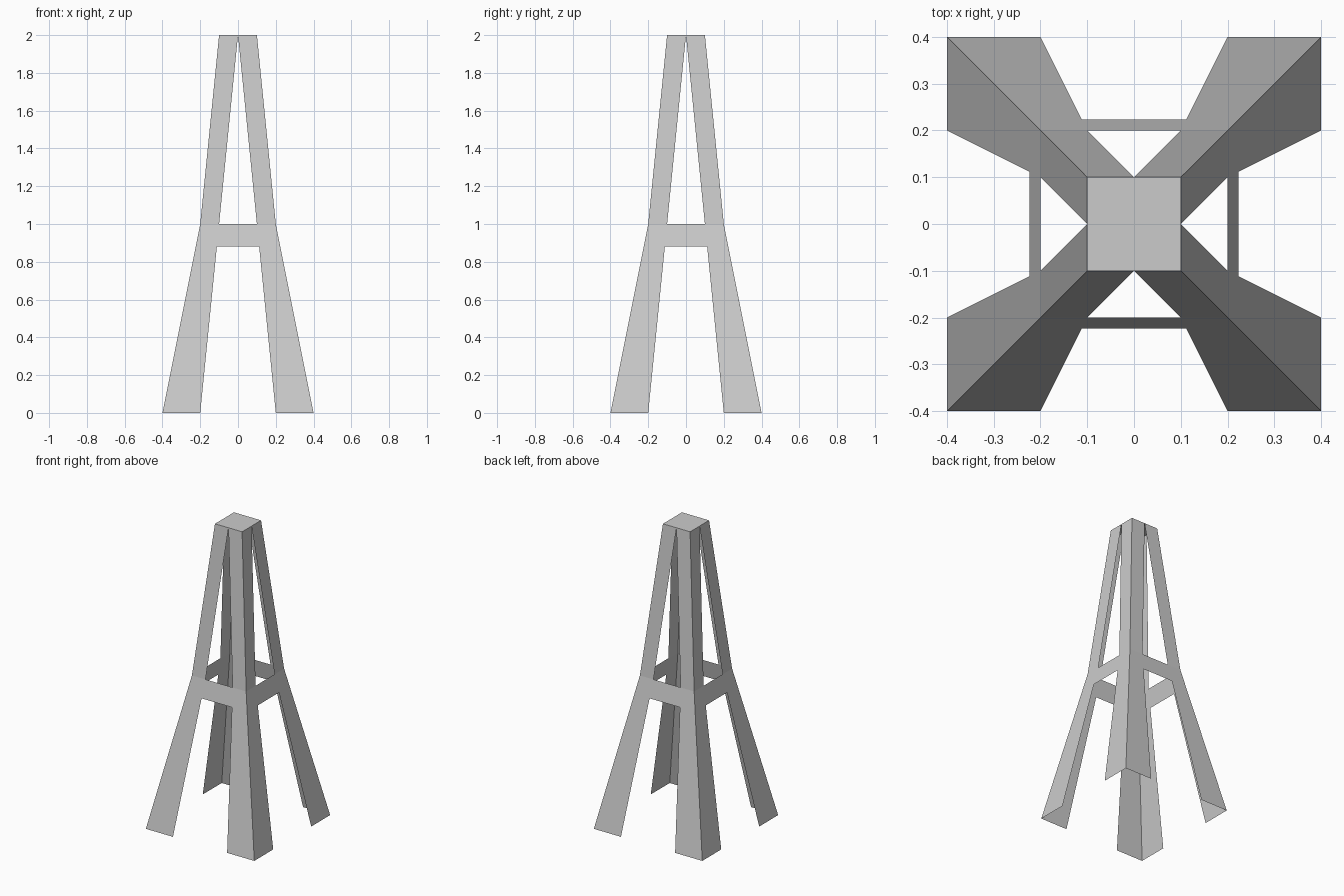
import bpy, math
from mathutils import Matrix

if "Cube" in bpy.data.objects:
    bpy.data.objects.remove(bpy.data.objects["Cube"])

BRACE_Z = 0.88  # underside of the cross braces


def spread(z):
    # half width of the tower at height z
    return 0.4 - 0.2 * z if z < 1 else 0.3 - 0.1 * z


def inner(z):
    # inner edge of each leg strip at height z
    return 0.2 - 0.1 * z if z < 1 else 0.2 - 0.1 * (z - 0)


def front(x, z):
    return (x, -spread(z), z)


def add(name, polys, turn=0):
    verts, faces = [], []
    for poly in polys:
        ids = []
        for p in poly:
            if p not in verts:
                verts.append(p)
            ids.append(verts.index(p))
        faces.append(ids)
    mesh = bpy.data.meshes.new(name)
    mesh.from_pydata(verts, [], faces)
    mesh.transform(Matrix.Rotation(turn * math.pi / 2, 4, 'Z'))
    mesh.update()
    obj = bpy.data.objects.new(name, mesh)
    bpy.context.collection.objects.link(obj)
    return obj


# One face of an angle-iron leg: strips between successive heights
levels = [0, BRACE_Z, 1, 2]
strips = []
for z0, z1 in zip(levels, levels[1:]):
    strips.append([front(inner(z0), z0), front(spread(z0), z0),
                   front(spread(z1), z1), front(inner(z1), z1)])
# Second face mirrored across the corner diagonal
mirrored = [[(-y, -x, z) for x, y, z in reversed(s)] for s in strips]

# Cross brace between two legs
brace = [[front(-inner(BRACE_Z), BRACE_Z), front(inner(BRACE_Z), BRACE_Z),
          front(inner(1), 1), front(-inner(1), 1)]]

sides = ["front", "right", "back", "left"]
corners = ["front_right", "back_right", "back_left", "front_left"]
for i in range(4):
    add(corners[i] + "_leg", strips + mirrored, i)
    add(sides[i] + "_brace", brace, i)

# Flat square cap
add("top_cap", [[(-0.1, -0.1, 2), (0.1, -0.1, 2), (0.1, 0.1, 2), (-0.1, 0.1, 2)]])
